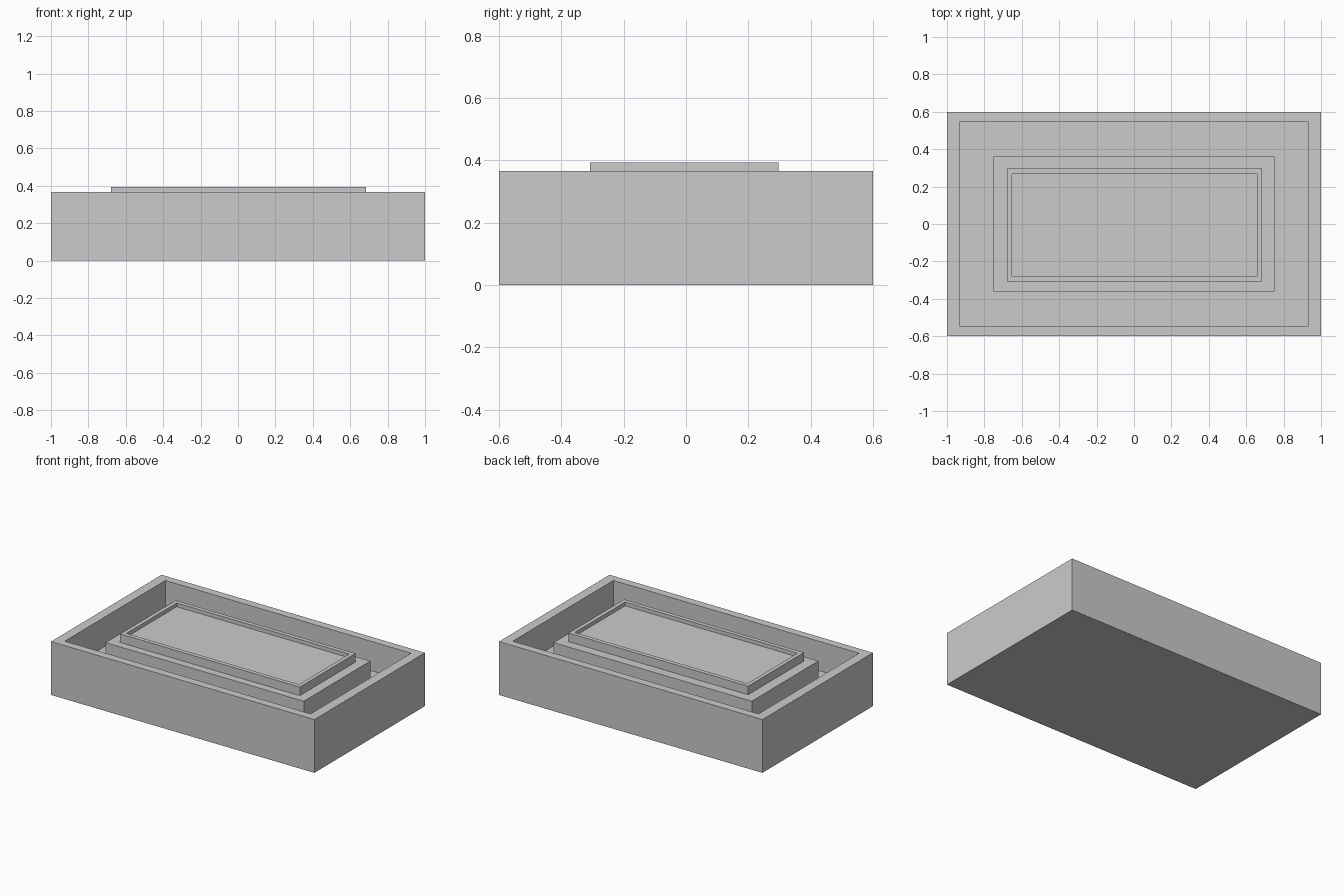
import bpy, bmesh

if "Cube" in bpy.data.objects:
    bpy.data.objects.remove(bpy.data.objects["Cube"])


def box(name, cx, cy, hx, hy, z0, z1, recess=None):
    """Box with an optional rectangular recess (half x, half y, floor z) in its top."""
    bm = bmesh.new()

    def ring(rx, ry, z):
        return [bm.verts.new((cx + sx * rx, cy + sy * ry, z))
                for sx, sy in ((-1, -1), (1, -1), (1, 1), (-1, 1))]

    rings = [ring(hx, hy, z0), ring(hx, hy, z1)]
    if recess:
        rx, ry, floor = recess
        rings += [ring(rx, ry, z1), ring(rx, ry, floor)]
    for a, b in zip(rings, rings[1:]):
        for i in range(4):
            j = (i + 1) % 4
            bm.faces.new((a[i], a[j], b[j], b[i]))
    bm.faces.new(rings[0][::-1])
    bm.faces.new(rings[-1])
    bmesh.ops.recalc_face_normals(bm, faces=bm.faces)
    mesh = bpy.data.meshes.new(name)
    bm.to_mesh(mesh)
    bm.free()
    obj = bpy.data.objects.new(name, mesh)
    bpy.context.collection.objects.link(obj)
    return obj


# Outer open tray
box("outer_tray", 0, 0, 1.0, 0.6, 0, 0.366, recess=(0.933, 0.545, 0.165))

# Raised plinth standing on the tray floor
box("plinth", 0, 0, 0.752, 0.361, 0.165, 0.334)

# Shallow rimmed slab on top, set very slightly off centre
box("top_slab", 0.003, -0.006, 0.682, 0.302, 0.334, 0.393, recess=(0.655, 0.273, 0.367))
